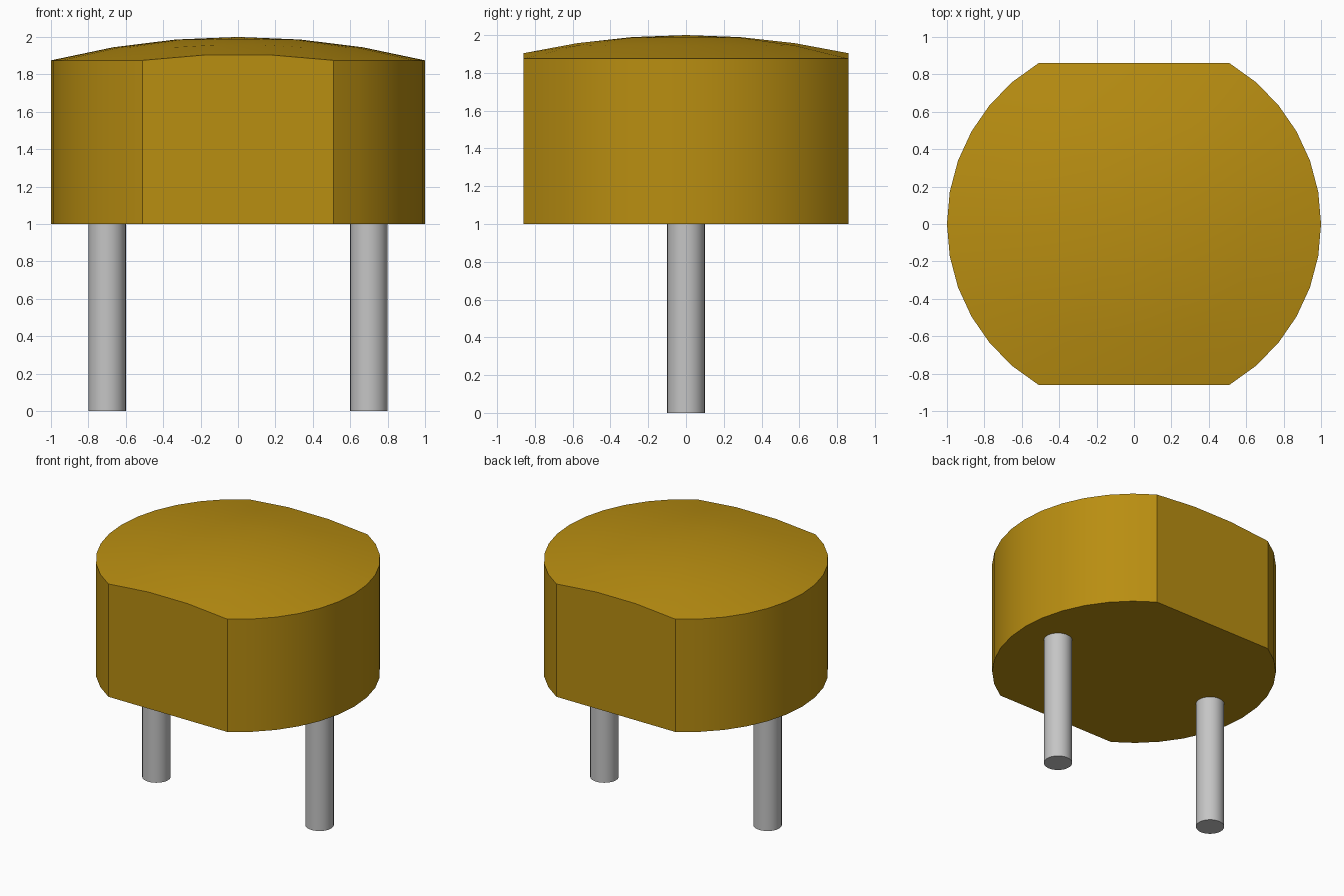
import bpy, bmesh, math

cube = bpy.data.objects.get("Cube")
if cube:
    bpy.data.objects.remove(cube, do_unlink=True)


def material(name, srgb):
    col = tuple(((c / 255 + 0.055) / 1.055) ** 2.4 if c > 10 else c / 255 / 12.92 for c in srgb) + (1,)
    m = bpy.data.materials.new(name)
    m.use_nodes = True
    m.diffuse_color = col
    bsdf = m.node_tree.nodes["Principled BSDF"]
    bsdf.inputs["Base Color"].default_value = col
    bsdf.inputs["Roughness"].default_value = 0.6
    return m


def smooth(ob):
    bpy.ops.object.select_all(action="DESELECT")
    ob.select_set(True)
    bpy.context.view_layer.objects.active = ob
    bpy.ops.object.shade_smooth_by_angle(angle=math.radians(25))


amber = material("amber", (185, 142, 17))
grey = material("pin grey", (197, 197, 197))

BASE, RIM, TOP, FLAT = 1.0, 1.875, 2.0, 0.86
RISE = TOP - RIM
R = (1 + RISE ** 2) / (2 * RISE)      # radius of the domed top
ARC, SPLIT, RINGS = 12, 3, 3


def dome(x, y):
    return TOP - R + math.sqrt(R * R - x * x - y * y)


# Outline: right arc, back flat, then the same turned half way round
a = math.asin(FLAT)
w = math.cos(a)
half = [(math.cos(t), math.sin(t)) for t in (-a + 2 * a * i / ARC for i in range(ARC + 1))]
half += [(w - 2 * w * i / SPLIT, FLAT) for i in range(1, SPLIT)]
outline = half + [(-x, -y) for x, y in half]
n = len(outline)

# Body: base polygon, walls, and concentric rings up to the dome's peak
bm = bmesh.new()
rings = [[bm.verts.new((x, y, BASE)) for x, y in outline]]
for k in range(RINGS, 0, -1):
    s = k / RINGS
    rings.append([bm.verts.new((x * s, y * s, dome(x * s, y * s))) for x, y in outline])
peak = bm.verts.new((0, 0, TOP))
bm.faces.new(rings[0][::-1])
for lo, hi in zip(rings, rings[1:]):
    for i in range(n):
        j = (i + 1) % n
        bm.faces.new((lo[i], lo[j], hi[j], hi[i]))
for i in range(n):
    bm.faces.new((rings[-1][i], rings[-1][(i + 1) % n], peak))
bmesh.ops.recalc_face_normals(bm, faces=bm.faces)
mesh = bpy.data.meshes.new("body")
bm.to_mesh(mesh)
bm.free()
body = bpy.data.objects.new("body", mesh)
bpy.context.collection.objects.link(body)
mesh.materials.append(amber)
smooth(body)

# Two round pins under the body
for side, name in ((1, "left_pin"), (-1, "right_pin")):
    bpy.ops.mesh.primitive_cylinder_add(vertices=32, radius=0.1, depth=BASE, location=(0.7 * side, 0, BASE / 2))
    pin = bpy.context.object
    pin.name = name
    pin.data.materials.append(grey)
    smooth(pin)
